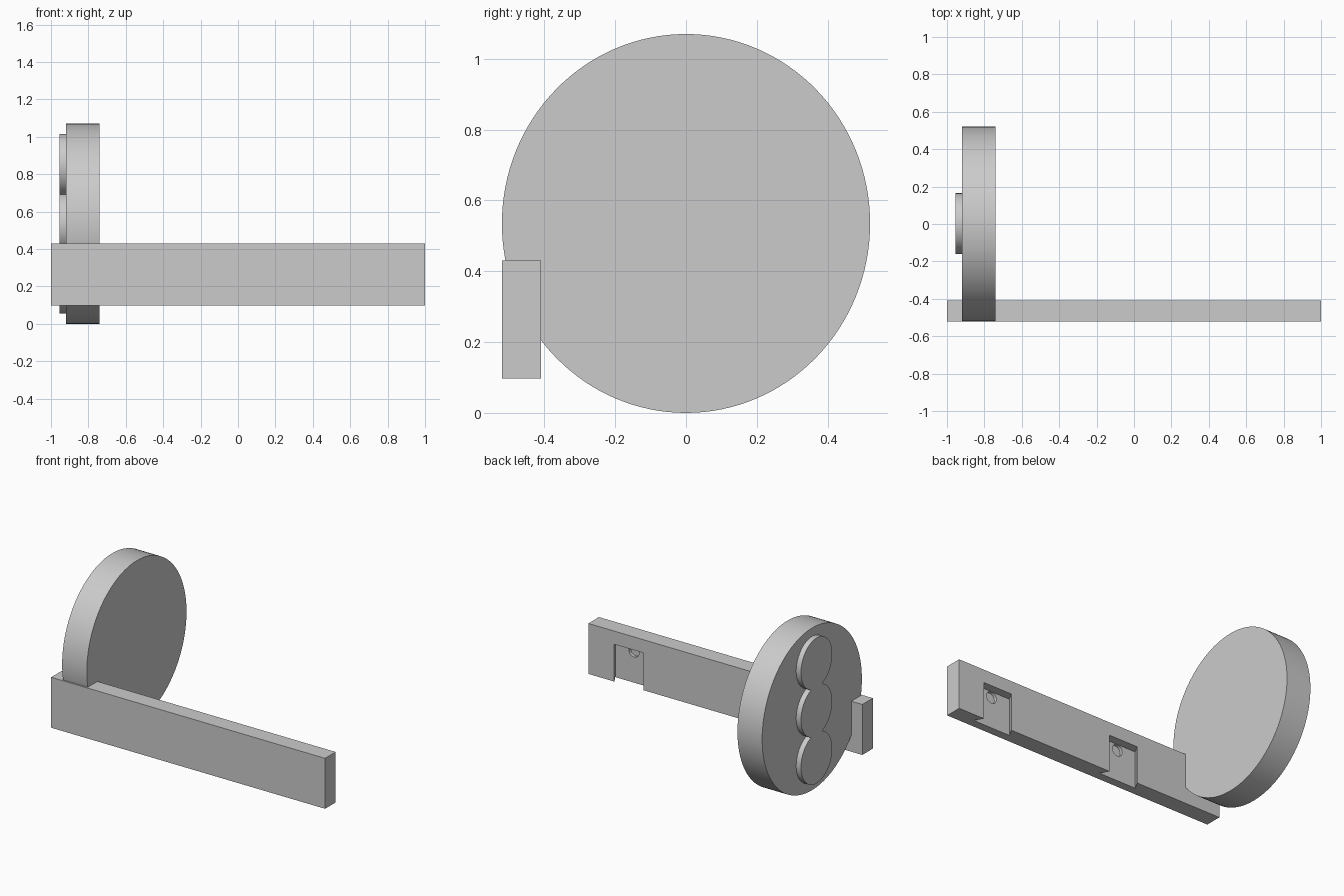
import bpy
import bmesh
import math
from mathutils import Matrix

if "Cube" in bpy.data.objects:
    bpy.data.objects.remove(bpy.data.objects["Cube"])

grey = bpy.data.materials.new("plain grey")
grey.use_nodes = True
colour = (0.6, 0.6, 0.6, 1)
grey.diffuse_color = colour
grey.node_tree.nodes["Principled BSDF"].inputs["Base Color"].default_value = colour


def add_object(name, bm):
    bmesh.ops.recalc_face_normals(bm, faces=bm.faces)
    mesh = bpy.data.meshes.new(name)
    bm.to_mesh(mesh)
    bm.free()
    mesh.materials.append(grey)
    obj = bpy.data.objects.new(name, mesh)
    bpy.context.collection.objects.link(obj)
    return obj


def activate(obj):
    bpy.ops.object.select_all(action="DESELECT")
    obj.select_set(True)
    bpy.context.view_layer.objects.active = obj


def prism(name, outline, z0, z1):
    """Extrude an (x, y) outline from z0 up to z1."""
    bm = bmesh.new()
    face = bm.faces.new([bm.verts.new((x, y, z0)) for x, y in outline])
    grown = bmesh.ops.extrude_face_region(bm, geom=[face])["geom"]
    verts = [v for v in grown if isinstance(v, bmesh.types.BMVert)]
    bmesh.ops.translate(bm, verts=verts, vec=(0, 0, z1 - z0))
    return add_object(name, bm)


def cylinder(name, axis, centre, depth, radii, sides):
    """Cylinder along x or y; radii are its horizontal and vertical half sizes."""
    bm = bmesh.new()
    turn = (Matrix.Rotation(math.pi / 2, 4, "Y") if axis == "X"
            else Matrix.Rotation(math.pi / 2, 4, "X"))
    bmesh.ops.create_cone(bm, cap_ends=True, segments=sides, radius1=1,
                          radius2=1, depth=depth, matrix=turn)
    size = (1, radii[0], radii[1]) if axis == "X" else (radii[0], 1, radii[1])
    bmesh.ops.scale(bm, verts=bm.verts, vec=size)
    bmesh.ops.translate(bm, verts=bm.verts, vec=centre)
    return add_object(name, bm)


def combine(target, tool, operation):
    mod = target.modifiers.new("combine", "BOOLEAN")
    mod.operation = operation
    mod.solver = "EXACT"
    mod.object = tool
    activate(target)
    bpy.ops.object.modifier_apply(modifier=mod.name)
    bpy.data.objects.remove(tool)


# Long mounting bar
FRONT, BACK = -0.52, -0.41
bar = prism("mounting_bar", [(-1, FRONT), (1, FRONT), (1, BACK), (-1, BACK)],
            0.097, 0.43)

# Dovetail slots open at the bottom, each with a round detent hole
FLOOR = BACK - 0.055
for x in (0.705, -0.262):
    slope = 0.031 / 0.055
    outer = 0.106 - 0.02 * slope
    inner = 0.137
    slot = prism("slot_cutter", [(x - inner, FLOOR), (x + inner, FLOOR),
                                 (x + outer, BACK + 0.02),
                                 (x - outer, BACK + 0.02)], 0.0, 0.343)
    combine(bar, slot, "DIFFERENCE")
    hole = cylinder("hole_cutter", "Y", (x, FLOOR, 0.304), 0.04,
                    (0.038, 0.038), 32)
    combine(bar, hole, "DIFFERENCE")

# Large round head
disc = cylinder("round_head", "X", (-0.83, 0, 0.535), 0.18, (0.52, 0.535), 128)

# Three overlapping raised pads on the outer face of the head
pads = None
for step in (-1, 0, 1):
    pad = cylinder("raised_pads", "X", (-0.93, 0.002, 0.535 + 0.313 * step),
                   0.05, (0.163, 0.167), 64)
    if pads is None:
        pads = pad
    else:
        combine(pads, pad, "UNION")

for obj in (bar, disc, pads):
    activate(obj)
    bpy.ops.object.shade_smooth_by_angle(angle=math.radians(30))
